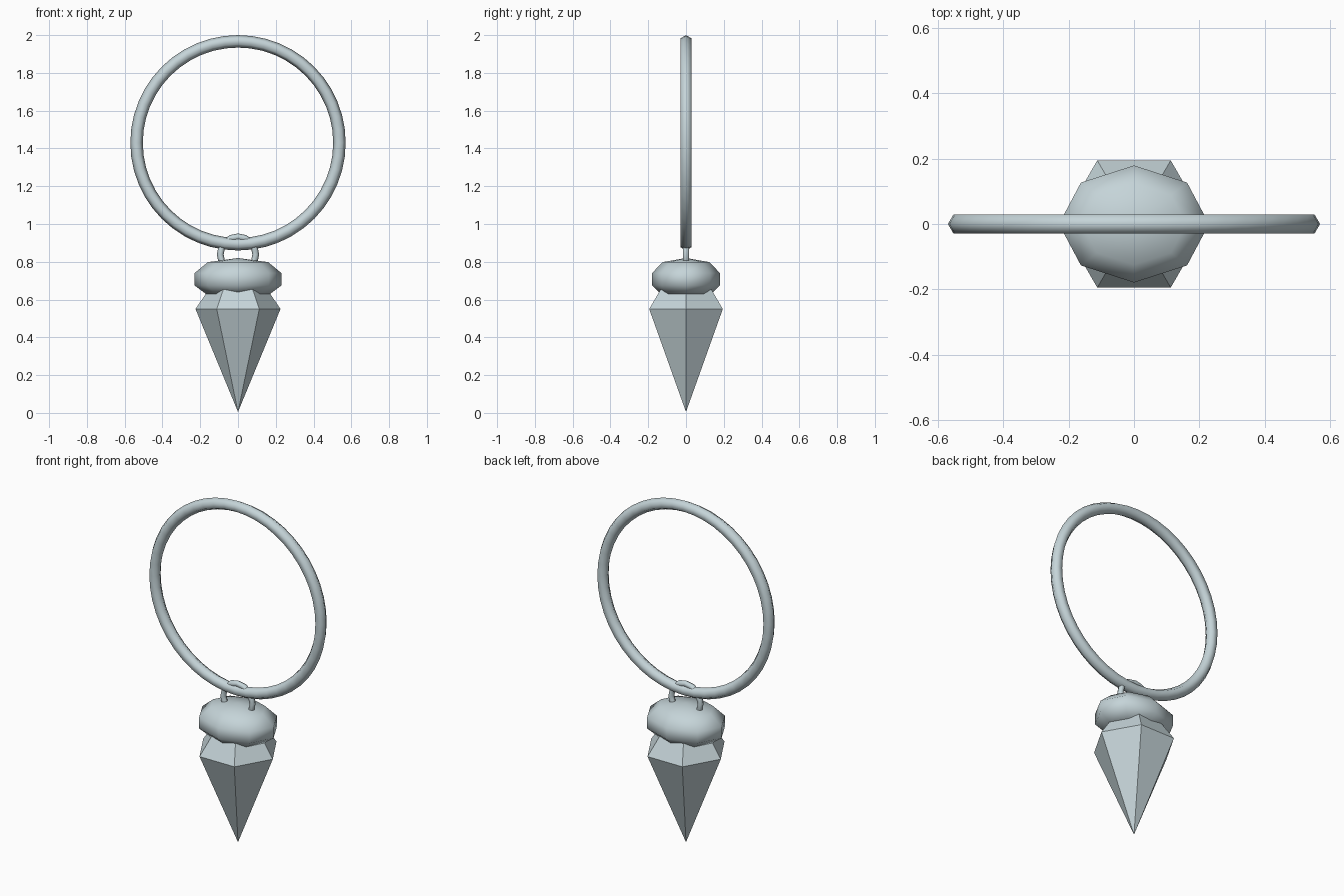
import bpy
import bmesh
from math import cos, sin, pi, radians

cube = bpy.data.objects.get("Cube")
if cube:
    bpy.data.objects.remove(cube, do_unlink=True)

# Single pale metal colour
COLOUR = (0.56, 0.66, 0.69, 1)
silver = bpy.data.materials.new("pale_silver")
silver.use_nodes = True
silver.diffuse_color = COLOUR
silver.node_tree.nodes["Principled BSDF"].inputs["Base Color"].default_value = COLOUR


def lathe(name, profile, sides, depth=1.0):
    """Faceted solid from (radius, z) pairs; a zero radius closes to a point."""
    bm = bmesh.new()
    rings = []
    for r, z in profile:
        count = sides if r else 1
        angles = [2 * pi * i / sides for i in range(count)]
        rings.append([bm.verts.new((r * cos(a), r * depth * sin(a), z)) for a in angles])
    for low, high in zip(rings, rings[1:]):
        for i in range(sides):
            j = (i + 1) % sides
            corners = [low[i % len(low)], low[j % len(low)],
                       high[j % len(high)], high[i % len(high)]]
            bm.faces.new(list(dict.fromkeys(corners)))
    for ring in (rings[0], rings[-1]):
        if len(ring) > 1:
            bm.faces.new(ring)
    bmesh.ops.recalc_face_normals(bm, faces=bm.faces)
    mesh = bpy.data.meshes.new(name)
    bm.to_mesh(mesh)
    bm.free()
    obj = bpy.data.objects.new(name, mesh)
    bpy.context.collection.objects.link(obj)
    mesh.materials.append(silver)
    return obj


def upright_ring(name, radius, tube, z, segments, sides):
    """Smooth torus standing in the front plane."""
    bpy.ops.mesh.primitive_torus_add(
        major_radius=radius, minor_radius=tube, major_segments=segments,
        minor_segments=sides, location=(0, 0, z), rotation=(pi / 2, 0, 0))
    obj = bpy.context.object
    obj.name = name
    obj.data.materials.append(silver)
    bpy.ops.object.shade_smooth()
    return obj


# Six-sided pointed crystal with a short tapered crown
lathe("crystal", [(0, 0.005), (0.225, 0.55), (0.11, 0.72)], 6)

# Rounded eight-sided cap, flattened front to back
cap = lathe("cap", [(0.17, 0.63), (0.23, 0.675), (0.23, 0.74),
                    (0.16, 0.798), (0, 0.82)], 8, depth=0.78)
bpy.ops.object.select_all(action="DESELECT")
cap.select_set(True)
bpy.context.view_layer.objects.active = cap
bpy.ops.object.shade_smooth_by_angle(angle=radians(65))

# Small link joining the cap to the large carrying ring
upright_ring("link", 0.094, 0.018, 0.838, 16, 6)
upright_ring("carrying_ring", 0.537, 0.033, 1.43, 48, 6)
